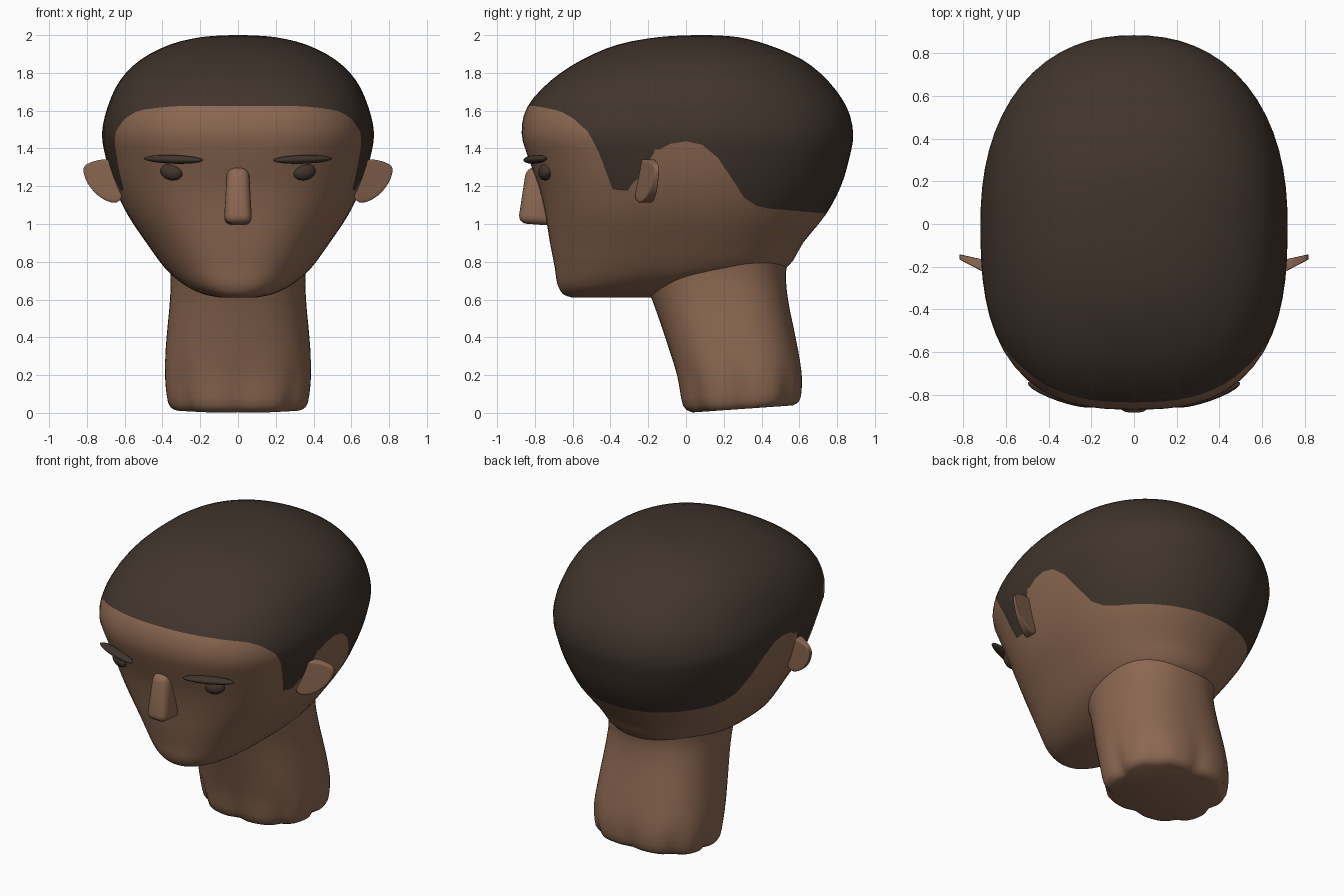
import bpy, bmesh, math
from mathutils import Vector, Matrix

cube = bpy.data.objects.get("Cube")
if cube:
    bpy.data.objects.remove(cube, do_unlink=True)


def material(name, rgb):
    m = bpy.data.materials.new(name)
    m.use_nodes = True
    m.diffuse_color = (*rgb, 1)
    m.node_tree.nodes["Principled BSDF"].inputs["Base Color"].default_value = (*rgb, 1)
    return m


skin = material("brown skin", (0.262, 0.138, 0.083))
hair = material("dark hair", (0.052, 0.035, 0.026))


def finish(bm, name, mats, angle=60, subsurf=0):
    bmesh.ops.recalc_face_normals(bm, faces=bm.faces)
    mesh = bpy.data.meshes.new(name)
    bm.to_mesh(mesh)
    bm.free()
    ob = bpy.data.objects.new(name, mesh)
    bpy.context.collection.objects.link(ob)
    for m in mats:
        mesh.materials.append(m)
    if subsurf:
        mod = ob.modifiers.new("smooth", 'SUBSURF')
        mod.levels = mod.render_levels = subsurf
    bpy.ops.object.select_all(action='DESELECT')
    ob.select_set(True)
    bpy.context.view_layer.objects.active = ob
    bpy.ops.object.shade_smooth_by_angle(angle=math.radians(angle))


# Sections: z, half width, front y, back y, widest y, front and back squareness
NECK = [
    (0.0, .34, .03, .57, .30, 2.6, 2.6), (.04, .375, -.02, .61, .30, 2.6, 2.6),
    (.2, .39, -.05, .615, .28, 2.6, 2.6), (.4, .378, -.11, .58, .24, 2.5, 2.5),
    (.6, .36, -.18, .54, .20, 2.4, 2.4), (.75, .358, -.24, .53, .16, 2.3, 2.3),
    (.9, .38, -.24, .56, .14, 2.3, 2.3)]
HEAD = [
    (.61, .09, -.60, -.2, -.42, 2.2, 2.2), (.625, .17, -.645, -.1, -.38, 2.3, 2.2),
    (.655, .245, -.67, .1, -.3, 2.4, 2.2), (.70, .315, -.685, .36, -.18, 2.5, 2.2),
    (.77, .39, -.695, .535, -.04, 2.6, 2.2), (.9, .485, -.72, .62, .0, 2.6, 2.2),
    (1.05, .585, -.745, .74, 0, 2.6, 2.2), (1.2, .655, -.78, .82, 0, 2.6, 2.2),
    (1.35, .70, -.835, .865, 0, 2.6, 2.25), (1.48, .72, -.87, .885, 0, 2.7, 2.25),
    (1.62, .69, -.84, .85, 0, 2.7, 2.25), (1.76, .625, -.715, .75, .02, 2.6, 2.2),
    (1.87, .515, -.55, .615, .04, 2.5, 2.2), (1.95, .36, -.36, .43, .06, 2.3, 2.2),
    (1.99, .19, -.14, .27, .08, 2.1, 2.1), (2.0, .03, .05, .12, .09, 2, 2)]
SEGMENTS = 64


def catmull(a, b, c, d, t):
    return [.5 * (2 * q + (r - p) * t + (2 * p - 5 * q + 4 * r - s) * t * t
                  + (3 * q - p - 3 * r + s) * t ** 3) for p, q, r, s in zip(a, b, c, d)]


def smooth_sections(rows, steps=3):
    out = []
    for i in range(len(rows) - 1):
        four = [rows[max(0, min(len(rows) - 1, i + k))] for k in (-1, 0, 1, 2)]
        out += [catmull(*four, s / steps) for s in range(steps)]
    return out + [rows[-1]]


def section_ring(bm, z, w, front, back, mid, nf, nb):
    ring = []
    fade = max(0, 1 - z / .3)
    for k in range(SEGMENTS):
        a = math.tau * k / SEGMENTS
        c, s = math.cos(a), math.sin(a)
        n, depth = (nb, back - mid) if s > 0 else (nf, mid - front)
        r = (abs(c) ** n + abs(s) ** n) ** (-1 / n)
        r *= 1 - .07 * fade * math.cos(4 * a) ** 6    # soft folds at the neck base
        y = mid + depth * r * s
        ring.append(bm.verts.new((w * r * c, y, z + .07 * y * fade)))
    return ring


def loft(sections):
    bm = bmesh.new()
    rings = [section_ring(bm, *row) for row in smooth_sections(sections)]
    for lo, hi in zip(rings, rings[1:]):
        for k in range(SEGMENTS):
            j = (k + 1) % SEGMENTS
            bm.faces.new((lo[k], lo[j], hi[j], hi[k]))
    bm.faces.new(rings[0])
    bm.faces.new(rings[-1])
    return bm


# Hairline height along the side of the head: y, z
HAIRLINE = [(-1, 1.63), (-.8, 1.625), (-.67, 1.6), (-.58, 1.55), (-.5, 1.47), (-.45, 1.38),
            (-.41, 1.24), (-.39, 1.185), (-.36, 1.17), (-.31, 1.175), (-.27, 1.2),
            (-.22, 1.32), (-.15, 1.4), (-.07, 1.43), (.02, 1.44), (.1, 1.415), (.18, 1.34),
            (.25, 1.23), (.32, 1.12), (.4, 1.085), (.75, 1.055), (1, 1.05)]


def above_hairline(p):
    for (y0, z0), (y1, z1) in zip(HAIRLINE, HAIRLINE[1:]):
        if p.y <= y1:
            return p.z - (z0 + (z1 - z0) * (p.y - y0) / (y1 - y0))
    return p.z - HAIRLINE[-1][1]


# Neck, running up inside the head
finish(loft(NECK), "neck", [skin], 70)

# Head, cut along the hairline
bm = loft(HEAD)
bmesh.ops.triangulate(bm, faces=[f for f in bm.faces if .95 < f.calc_center_median().z < 1.75])
cuts = []
for e in list(bm.edges):
    a, b = (above_hairline(v.co) for v in e.verts)
    if a * b < 0:
        cuts.append(bmesh.utils.edge_split(e, e.verts[0], a / (a - b))[1])
bmesh.ops.connect_verts(bm, verts=cuts)
for f in bm.faces:
    f.material_index = int(above_hairline(f.calc_center_median()) > 0)
finish(bm, "head", [skin, hair], 70)

# Nose: tapered rounded block
bm = bmesh.new()
bmesh.ops.create_cube(bm, size=1)
for v in bm.verts:
    top, out = v.co.z > 0, v.co.y < 0
    v.co.x *= .115 if top else .15
    v.co.y = (-.845 if top else -.89) if out else -.70
    v.co.z = 1.3 if top else (1.005 if out else .99)
bmesh.ops.bevel(bm, geom=list(bm.edges), offset=.045, segments=4, profile=.5, affect='EDGES')
finish(bm, "nose", [skin])


# Ears: thin rounded plates swept back, tapering to the rim
EAR = [(.60, 1.30), (.69, 1.355), (.79, 1.325), (.83, 1.30), (.80, 1.21), (.73, 1.13), (.60, 1.085)]


def ear(name, side):
    bm = bmesh.new()
    loops = []
    for thick in (-1, 1):
        loop = []
        for x, z in EAR:
            y = -.235 + (x - .6) * .37 + thick * (.045 - .15 * (x - .6))
            loop.append(bm.verts.new((side * x, y, z)))
        loops.append(loop)
        # Inset ring keeps the plate's flat sides while its rim stays round
        face = bm.faces.new(loop)
        bmesh.ops.inset_individual(bm, faces=[face], thickness=.03)
    for k in range(len(EAR)):
        j = (k + 1) % len(EAR)
        bm.faces.new((loops[0][k], loops[0][j], loops[1][j], loops[1][k]))
    finish(bm, name, [skin], 80, 2)


def ellipsoid(name, centre, radii, turn, lean):
    bm = bmesh.new()
    bmesh.ops.create_uvsphere(bm, u_segments=20, v_segments=12, radius=1)
    rot = Matrix.Rotation(turn, 4, 'Z') @ Matrix.Rotation(lean, 4, 'Y')
    bm.transform(Matrix.Translation(Vector(centre)) @ rot @ Matrix.Diagonal((*radii, 1)))
    finish(bm, name, [hair])


# Paired ears, eyes and eyebrows
for label, side in (("left", 1), ("right", -1)):
    ear(label + "_ear", side)
    ellipsoid(label + "_eye", (side * .352, -.745, 1.275), (.062, .035, .043),
              side * .3, side * -.2)
    ellipsoid(label + "_eyebrow", (side * .342, -.798, 1.342), (.165, .035, .023),
              side * .33, side * -.03)
